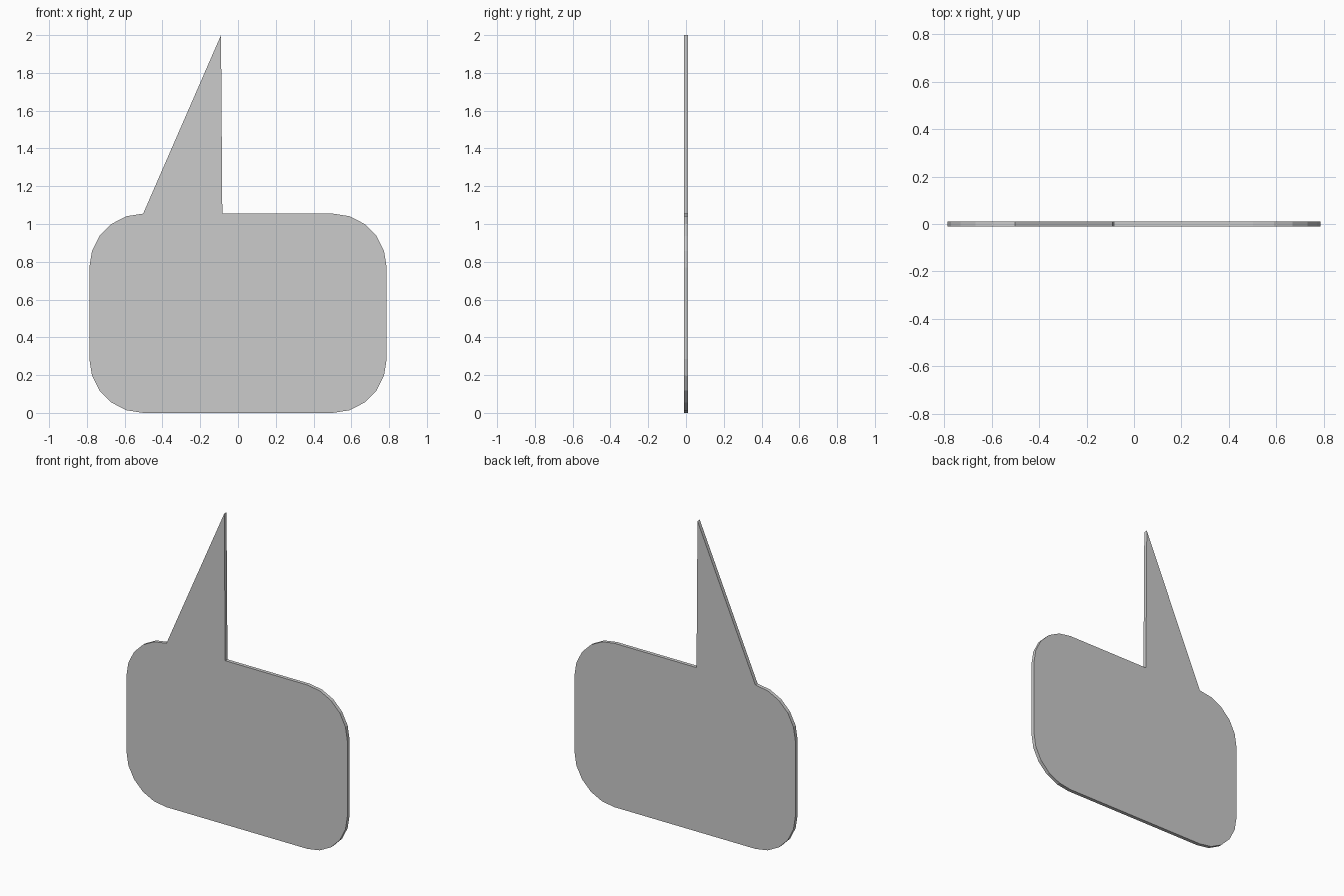
import bpy, bmesh
from math import sin, cos, radians

if "Cube" in bpy.data.objects:
    bpy.data.objects.remove(bpy.data.objects["Cube"])

HALF_W, HEIGHT, RADIUS, THICK = 0.787, 1.055, 0.285, 0.023

# Outline: rounded rectangle, five segments per corner, counter-clockwise from lower right
outline = []
cx = HALF_W - RADIUS
corners = [(cx, RADIUS, -90), (cx, HEIGHT - RADIUS, 0),
           (-cx, HEIGHT - RADIUS, 90), (-cx, RADIUS, 180)]
for i, (x, z, start) in enumerate(corners):
    if i == 2:
        # Pointed tail on the top edge, ending where the left corner begins
        outline += [(-0.083, HEIGHT), (-0.09, 2.0)]
    for k in range(6):
        a = radians(start + 18 * k)
        outline.append((x + RADIUS * cos(a), z + RADIUS * sin(a)))

# Extrude the outline into a thin flat plate
bm = bmesh.new()
face = bm.faces.new([bm.verts.new((x, -THICK / 2, z)) for x, z in outline])
ext = bmesh.ops.extrude_face_region(bm, geom=[face], use_keep_orig=True)
bmesh.ops.translate(bm, vec=(0, THICK, 0),
                    verts=[g for g in ext["geom"] if isinstance(g, bmesh.types.BMVert)])
bmesh.ops.recalc_face_normals(bm, faces=bm.faces)
mesh = bpy.data.meshes.new("speech_bubble_plate")
bm.to_mesh(mesh)
bm.free()
bpy.context.collection.objects.link(bpy.data.objects.new("speech_bubble_plate", mesh))
